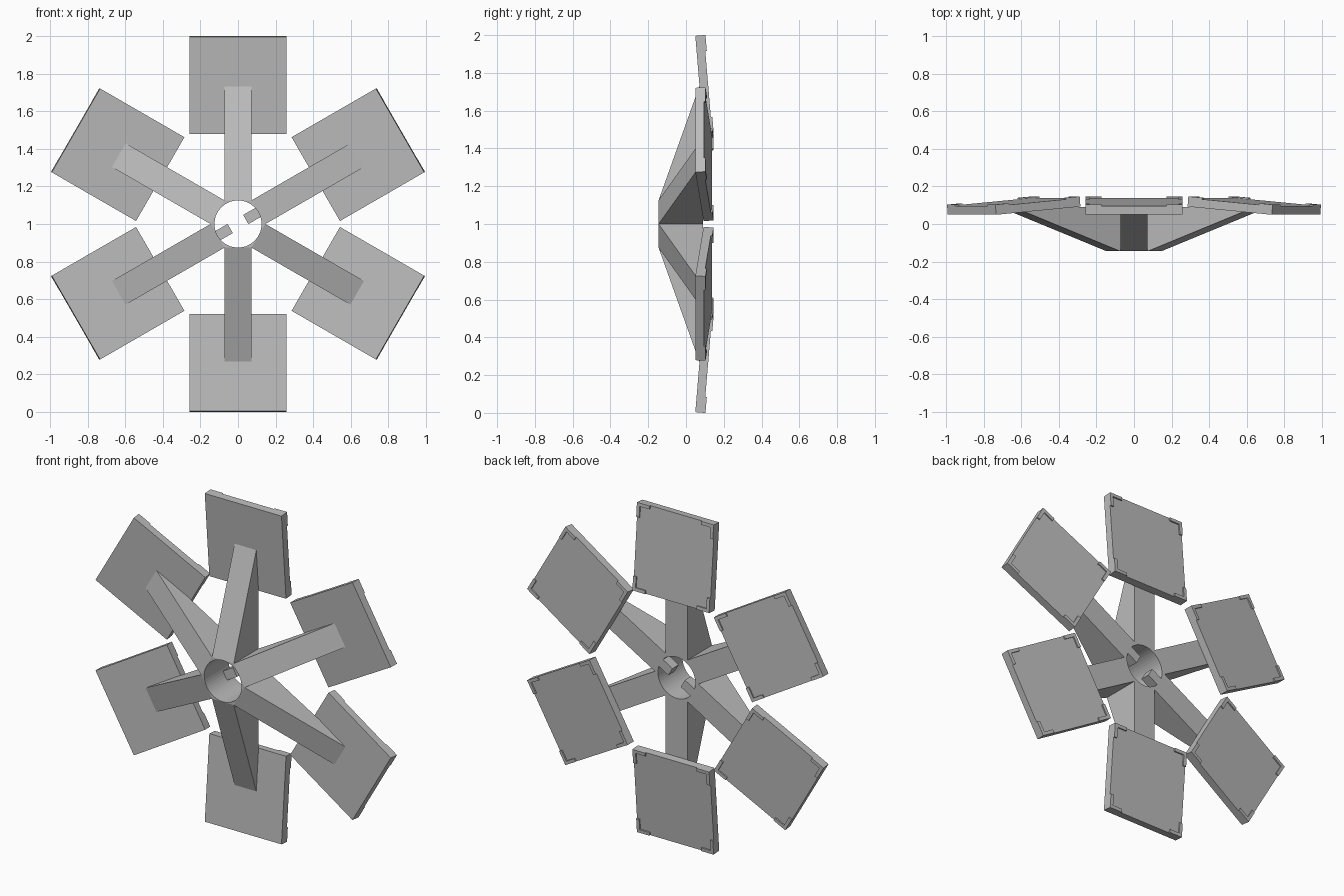
import bpy
import bmesh
from math import radians
from mathutils import Matrix, Vector

cube = bpy.data.objects.get("Cube")
if cube:
    bpy.data.objects.remove(cube, do_unlink=True)

COUNT = 6            # number of arms around the hub
FRONT, BACK = -0.145, 0.09
HALF_ARM = 0.073
APOTHEM = 0.126
PLATE_L, PLATE_W, PLATE_T = 0.52, 0.515, 0.046

grey = bpy.data.materials.new("plain grey")
grey.use_nodes = True
colour = (0.5, 0.5, 0.5, 1)
grey.diffuse_color = colour
grey.node_tree.nodes["Principled BSDF"].inputs["Base Color"].default_value = colour


def finish(name, bm, matrix):
    bmesh.ops.recalc_face_normals(bm, faces=bm.faces)
    mesh = bpy.data.meshes.new(name)
    bm.to_mesh(mesh)
    bm.free()
    mesh.materials.append(grey)
    obj = bpy.data.objects.new(name, mesh)
    obj.matrix_world = matrix
    bpy.context.collection.objects.link(obj)
    return obj


def extrude(name, outline, offset, matrix):
    """Extrude a closed 3D outline along an offset."""
    bm = bmesh.new()
    face = bm.faces.new([bm.verts.new(p) for p in outline])
    new = bmesh.ops.extrude_face_region(bm, geom=[face])["geom"]
    verts = [v for v in new if isinstance(v, bmesh.types.BMVert)]
    bmesh.ops.translate(bm, verts=verts, vec=Vector(offset))
    return finish(name, bm, matrix)


def spoke(angle):
    """Frame whose local z points outward along an arm."""
    return Matrix.Translation((0, 0, 1)) @ Matrix.Rotation(radians(angle), 4, "Y")


def prism(name, sides, radius, y0, y1, matrix):
    pts = [Matrix.Rotation(radians(360 * (i + 0.5) / sides), 3, "Y") @ Vector((0, y0, radius))
           for i in range(sides)]
    return extrude(name, pts, (0, y1 - y0, 0), matrix)


# Hexagonal hub with a round bore
hub = prism("hub", COUNT, APOTHEM / 0.866, FRONT, BACK, spoke(0))
bore = prism("bore_cutter", 48, 0.1255, FRONT - 0.1, BACK + 0.1, spoke(0))
bore.hide_render = True
bore.hide_viewport = True
cut = hub.modifiers.new("bore", "BOOLEAN")
cut.operation = "DIFFERENCE"
cut.solver = "EXACT"
cut.object = bore

# Arm side profile and the L-shaped outline of a corner clip
arm_profile = [(APOTHEM, FRONT), (0.745, 0.076), (0.5, 0.094), (0.5, BACK), (APOTHEM, BACK)]
clip_outline = [(0, 0), (0.085, 0), (0.085, 0.02), (0.02, 0.02), (0.02, 0.085), (0, 0.085)]

for k in range(COUNT):
    frame = spoke(k * 360 / COUNT)
    extrude(f"arm_{k + 1}", [(-HALF_ARM, y, r) for r, y in arm_profile],
            (2 * HALF_ARM, 0, 0), frame)

    # Square plate leaning forward at its outer edge
    tilt = frame @ Matrix.Translation((0, 0.071, 0.737)) @ Matrix.Rotation(radians(4.8), 4, "X")
    w, l = PLATE_W / 2, PLATE_L / 2
    extrude(f"plate_{k + 1}", [(-w, 0, -l), (w, 0, -l), (w, 0, l), (-w, 0, l)],
            (0, PLATE_T, 0), tilt)

    # Corner clips on the back of the plate
    for sx in (-1, 1):
        for sz in (-1, 1):
            pts = [(sx * (w - a), PLATE_T, sz * (l - b)) for a, b in clip_outline]
            extrude(f"corner_clip_{k + 1}", pts, (0, 0.008, 0), tilt)

# Two opposed tabs reaching into the bore
for name, angle in (("left_tab", 60), ("right_tab", 240)):
    outline = [(-0.028, 0.03, 0.048), (0.028, 0.03, 0.048),
               (0.028, 0.03, 0.13), (-0.028, 0.03, 0.13)]
    extrude(name, outline, (0, BACK - 0.03, 0), spoke(angle))
